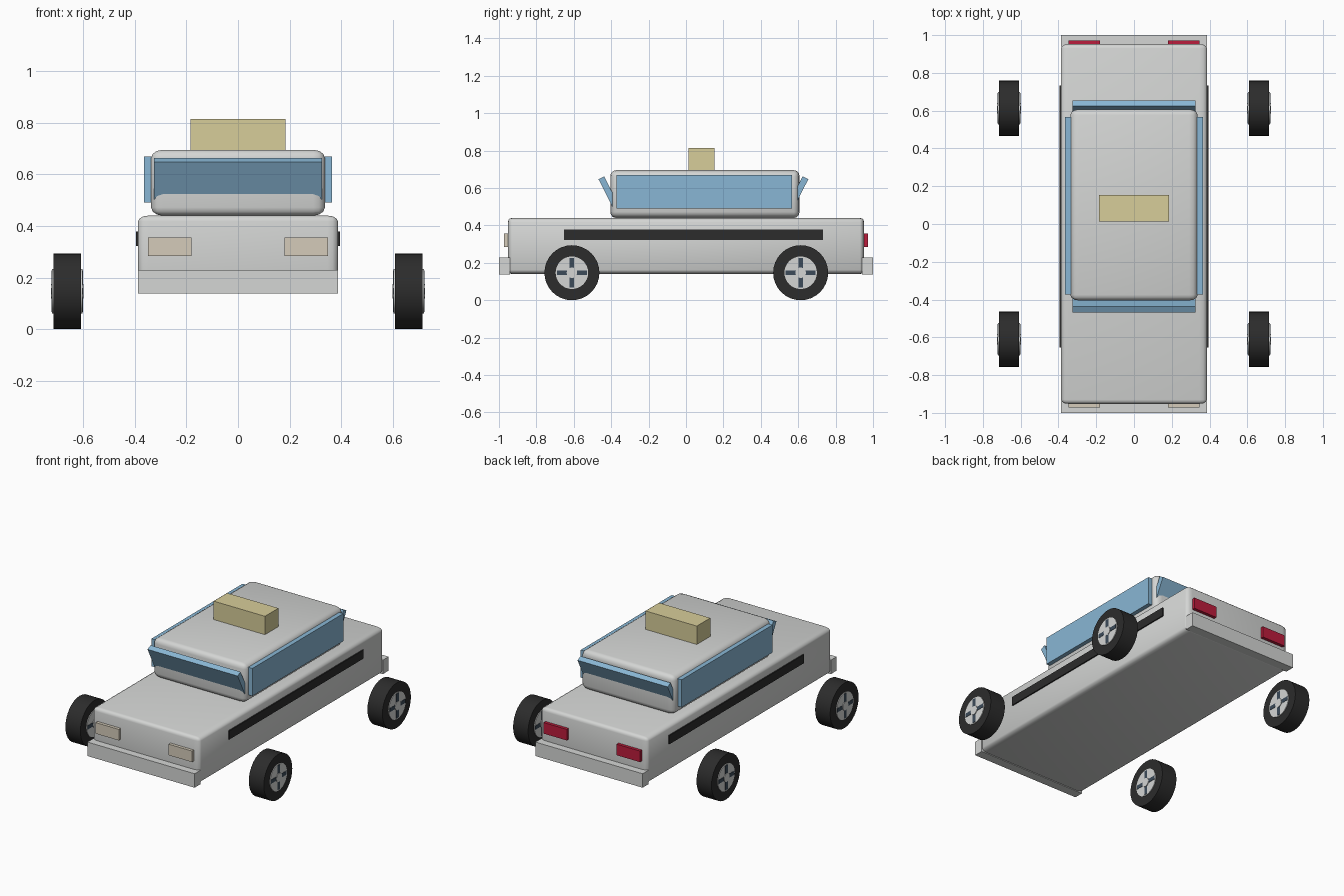
import bpy
import bmesh
from math import radians, sin, cos, pi
from mathutils import Matrix, Vector

default = bpy.data.objects.get("Cube")
if default:
    bpy.data.objects.remove(default, do_unlink=True)


def material(name, rgb):
    m = bpy.data.materials.new(name)
    m.use_nodes = True
    m.diffuse_color = (*rgb, 1)
    m.node_tree.nodes["Principled BSDF"].inputs["Base Color"].default_value = (*rgb, 1)
    return m


paint = material("light grey paint", (0.66, 0.67, 0.66))
glass = material("blue glass", (0.25, 0.47, 0.66))
rubber = material("black rubber", (0.025, 0.025, 0.025))
slot_dark = material("dark slate", (0.045, 0.07, 0.1))
sign_yellow = material("pale yellow", (0.68, 0.61, 0.32))
lamp_cream = material("cream lamp", (0.66, 0.6, 0.49))
lamp_red = material("red lamp", (0.5, 0.012, 0.045))


def add_mesh(name, bm, mats):
    mesh = bpy.data.meshes.new(name)
    bm.to_mesh(mesh)
    bm.free()
    for m in mats:
        mesh.materials.append(m)
    ob = bpy.data.objects.new(name, mesh)
    bpy.context.collection.objects.link(ob)
    return ob


def box(name, low, high, mat, radii=None):
    """Box between two corners; radii gives the edge rounding along each axis."""
    low, high = Vector(low), Vector(high)
    size = high - low
    bm = bmesh.new()
    bmesh.ops.create_cube(bm, size=1)
    r = Vector(radii or (1, 1, 1))
    bmesh.ops.scale(bm, vec=[s / k for s, k in zip(size, r)], verts=bm.verts)
    if radii:
        bmesh.ops.bevel(bm, geom=bm.edges[:], offset=1, segments=3,
                        profile=0.5, affect='EDGES')
        bmesh.ops.scale(bm, vec=r, verts=bm.verts)
    ob = add_mesh(name, bm, [mat])
    ob.location = (low + high) / 2
    if radii:
        smooth(ob)
    return ob


def smooth(ob):
    bpy.ops.object.select_all(action='DESELECT')
    ob.select_set(True)
    bpy.context.view_layer.objects.active = ob
    bpy.ops.object.shade_smooth_by_angle(angle=radians(35))


def side_pair(name, low, high, mat):
    """A box on the left (+x) and its mirror on the right."""
    box("left_" + name, low, high, mat)
    box("right_" + name, (-high[0], low[1], low[2]), (-low[0], high[1], high[2]), mat)


# Body shell, cabin and roof sign
box("body", (-0.387, -0.952, 0.14), (0.387, 0.952, 0.44), paint, (0.04, 0.022, 0.022))
box("cabin", (-0.337, -0.405, 0.44), (0.337, 0.607, 0.695), paint, (0.045, 0.03, 0.032))
box("roof_sign", (-0.185, 0.014, 0.69), (0.185, 0.153, 0.815), sign_yellow)

# Bumpers
box("front_bumper", (-0.387, -1, 0.138), (0.387, -0.94, 0.229), paint)
box("rear_bumper", (-0.387, 0.94, 0.138), (0.387, 1, 0.229), paint)

# Lamps, side windows and rubbing strips
side_pair("headlight", (0.18, -0.972, 0.284), (0.348, -0.94, 0.356), lamp_cream)
side_pair("taillight", (0.18, 0.94, 0.284), (0.348, 0.972, 0.356), lamp_red)
side_pair("side_window", (0.33, -0.372, 0.49), (0.364, 0.566, 0.67), glass)
side_pair("side_strip", (0.38, -0.653, 0.322), (0.395, 0.732, 0.378), rubber)

# Windscreens, leaning outwards from the cabin
tilt, length, thick = radians(27), 0.2, 0.034
mid_y = 0.093
for name, side in (("windscreen", -1), ("rear_window", 1)):
    pane = box(name, (-0.325, -thick / 2, -length / 2),
               (0.325, thick / 2, length / 2), glass)
    reach = 0.561 - sin(tilt) * length / 2 - cos(tilt) * thick / 2
    height = 0.647 - cos(tilt) * length / 2 + sin(tilt) * thick / 2
    pane.location = (0, mid_y + side * reach, height)
    pane.rotation_euler.x = -side * tilt


def disc(bm, radius, width, index):
    """Cylinder along x with one material index."""
    before = set(bm.faces)
    bmesh.ops.create_cone(bm, cap_ends=True, segments=32, radius1=radius,
                          radius2=radius, depth=width,
                          matrix=Matrix.Rotation(pi / 2, 4, 'Y'))
    for f in set(bm.faces) - before:
        f.material_index = index


def wheel(name, x, y):
    bm = bmesh.new()
    disc(bm, 0.147, 0.108, 0)    # tyre
    disc(bm, 0.087, 0.117, 1)    # rim
    disc(bm, 0.028, 0.126, 1)    # centre cap
    # Four dark slots in a cross, showing on both faces
    for k in range(4):
        before = set(bm.faces)
        place = (Matrix.Rotation(k * pi / 2, 4, 'X') @ Matrix.Translation((0, 0, 0.052))
                 @ Matrix.Diagonal((0.121, 0.025, 0.056, 1)))
        bmesh.ops.create_cube(bm, size=1, matrix=place)
        for f in set(bm.faces) - before:
            f.material_index = 2
    ob = add_mesh(name, bm, [rubber, paint, slot_dark])
    ob.location = (x, y, 0.147)
    smooth(ob)


# Wheels, set wide of the body
for end, y in (("front", -0.61), ("rear", 0.613)):
    for side, x in (("left", 0.662), ("right", -0.662)):
        wheel(f"{end}_{side}_wheel", x, y)
